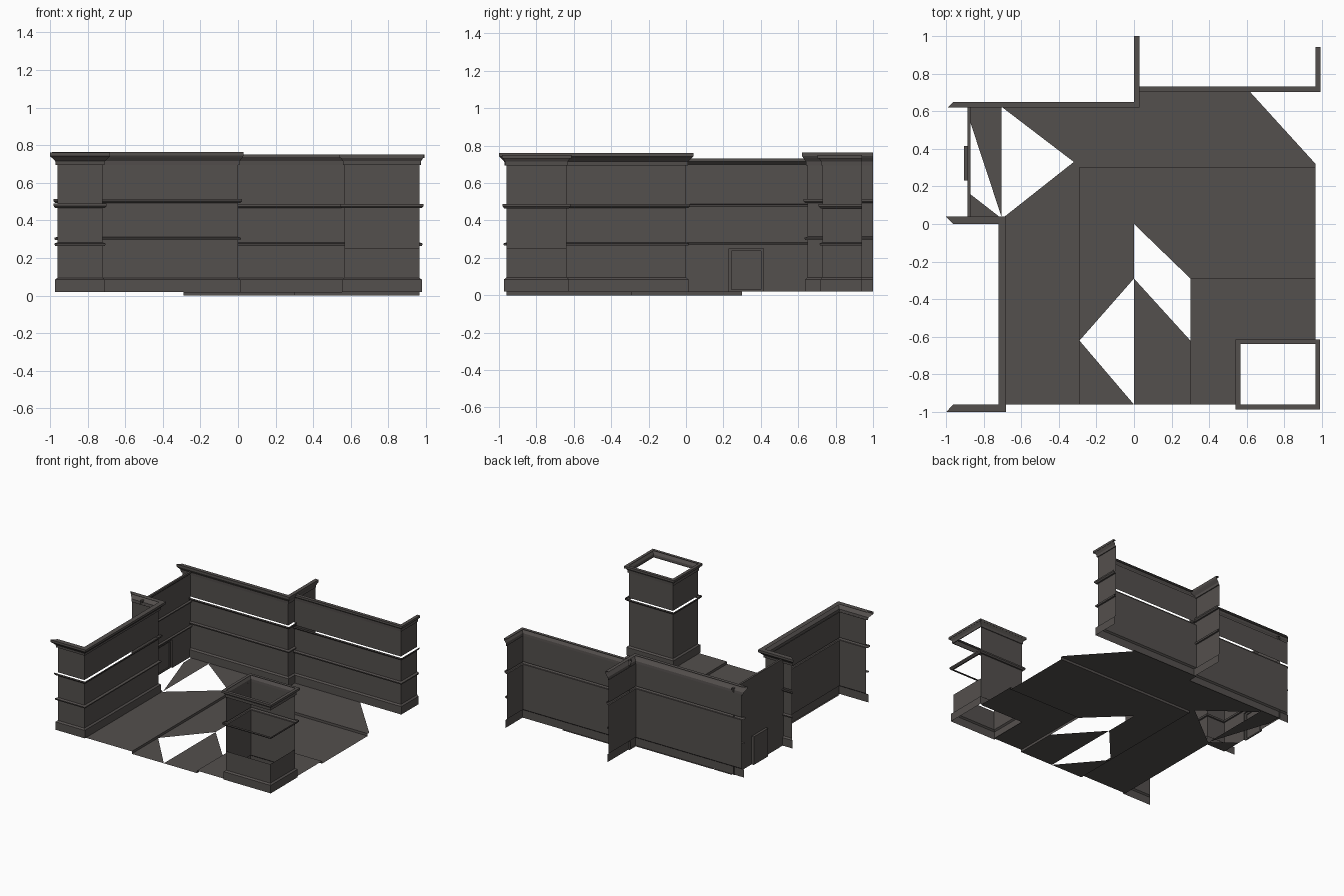
import bpy, bmesh
from mathutils import Vector

if "Cube" in bpy.data.objects:
    bpy.data.objects.remove(bpy.data.objects["Cube"])

stone = bpy.data.materials.new("dark_stone")
stone.diffuse_color = (0.088, 0.079, 0.075, 1)
stone.use_nodes = True
stone.node_tree.nodes["Principled BSDF"].inputs["Base Color"].default_value = stone.diffuse_color


def finish(name, bm):
    bmesh.ops.remove_doubles(bm, verts=bm.verts, dist=1e-5)
    me = bpy.data.meshes.new(name)
    bm.to_mesh(me)
    bm.free()
    me.materials.append(stone)
    ob = bpy.data.objects.new(name, me)
    bpy.context.collection.objects.link(ob)
    return ob


def sheet(name, polys, z):
    """Flat ground polygons at height z."""
    bm = bmesh.new()
    for p in polys:
        f = bm.faces.new([bm.verts.new((x, y, z)) for x, y in p])
        f.normal_update()
        if f.normal.z < 0:
            f.normal_flip()
    return finish(name, bm)


def sweep(name, path, profile, segs, closed=False):
    """Sweep (outward offset, z) profile along a plan path; outward is right of travel."""
    pts = [Vector(p) for p in path]
    n = len(pts)

    def normal(i):
        d = (pts[(i + 1) % n] - pts[i % n]).normalized()
        return Vector((d.y, -d.x))

    bm = bmesh.new()
    rows = []
    for i, p in enumerate(pts):
        if closed or 0 < i < n - 1:
            a, b = normal((i - 1) % n), normal(i)
            m = (a + b) / (1 + a.dot(b))          # mitre
        else:
            m = normal(0) if i == 0 else normal(n - 2)
        rows.append([bm.verts.new((p.x + m.x * o, p.y + m.y * o, z)) for o, z in profile])
    for s in segs:
        r0, r1 = rows[s], rows[(s + 1) % n]
        for k in range(len(profile) - 1):
            bm.faces.new((r0[k], r1[k], r1[k + 1], r0[k + 1]))
    loose = [v for v in bm.verts if not v.link_faces]
    bmesh.ops.delete(bm, geom=loose, context='VERTS')
    return finish(name, bm)


def facade(name, path, segs, closed, low, high, top, over, upper=None):
    """Plinth, walls, string courses and cornice of one building front."""
    upper = segs if upper is None else upper
    go = lambda part, prof, s: sweep(name + "_" + part, path, prof, s, closed)
    go("plinth", [(.013, .02), (.013, .085), (0, .095)], segs)
    go("lower_wall", [(0, .095), (0, .25)], segs)
    go("middle_wall", [(0, .25), (0, high)], upper)
    go("upper_wall", [(0, high + .022), (0, .70)], upper)
    if low:
        go("lower_course", [(0, low), (.013, low), (.017, low + .012), (0, low + .018)], segs)
    # upper course is open on top, leaving a slot behind it
    go("upper_course", [(0, high), (.012, high), (.021, high + .01), (.021, high + .022)], segs)
    go("cornice", [(0, .695), (.25 * over, .695), (.3 * over, .715), (.8 * over, .735),
                   (over, top - .018), (over, top), (0, top)], segs)


# four building fronts
facade("west_building", [(-.96, -.96), (-.72, -.96), (-.72, 0), (-.96, 0)],
       [0, 1, 2], True, .265, .467, .76, .04)
facade("north_building", [(-.96, 1.0), (-.96, .65), (0, .65), (0, 1.0)],
       [1, 2], False, .295, .492, .763, .03)
facade("northeast_building", [(0, .73), (.965, .73), (.965, .94)],
       [0, 1], False, .265, .465, .75, .027)
facade("corner_tower", [(.565, -.96), (.965, -.96), (.965, -.638), (.565, -.638)],
       [0, 1, 2, 3], True, None, .465, .75, .025, upper=[2, 3])

# recessed link wall with doorway (facing +x)
X, Y0, Y1, D0, D1, DZ, DX = -.885, 0, .65, .23, .415, .25, -.905


def quad(bm, a, b, c, d):
    bm.faces.new([bm.verts.new(v) for v in (a, b, c, d)])


def wall_rect(bm, x, y0, y1, z0, z1):
    quad(bm, (x, y0, z0), (x, y1, z0), (x, y1, z1), (x, y0, z1))


bm = bmesh.new()
wall_rect(bm, X, Y0, D0, .02, DZ)
wall_rect(bm, X, D1, Y1, .02, DZ)
wall_rect(bm, X, Y0, Y1, DZ, .73)
finish("link_wall", bm)
link = [(X, Y0), (X, Y1)]
for nm, z in (("low", .268), ("high", .472)):
    sweep("link_course_" + nm, link, [(0, z), (.012, z), (.016, z + .012), (0, z + .015)], [0])
sweep("link_coping", link, [(0, .70), (.016, .715), (.016, .73), (0, .73)], [0])

bm = bmesh.new()
wall_rect(bm, DX, D0, D1, .02, DZ)
for y in (D0, D1):
    quad(bm, (DX, y, .02), (X, y, .02), (X, y, DZ), (DX, y, DZ))
quad(bm, (DX, D0, DZ), (DX, D1, DZ), (X, D1, DZ), (X, D0, DZ))
finish("door_recess", bm)
bm = bmesh.new()
for y0, y1, z0, z1 in ((D0, D0 + .014, .02, DZ), (D1 - .014, D1, .02, DZ),
                       (D0, D1, DZ - .014, DZ), (D0, D1, .02, .03)):
    r = bmesh.ops.create_cube(bm, size=1)
    for v in r["verts"]:
        v.co = (DX + .005 + v.co.x * .008, (y0 + y1) / 2 + v.co.y * (y1 - y0),
                (z0 + z1) / 2 + v.co.z * (z1 - z0))
finish("door_frame", bm)

# raised pavements with their open patches
sheet("outer_pavement", [
    [(-.72, -.96), (-.29, -.96), (-.29, .3), (-.32, .33), (-.7, .03), (-.72, .03)],
    [(-.7, .62), (-.32, .33), (-.29, .3), (.965, .3), (.965, .32), (.61, .71),
     (.61, .73), (0, .73), (0, .65), (-.7, .65)],
    [(-.87, .54), (-.705, .04), (-.705, .65), (-.87, .65)],
    [(-.885, .17), (-.705, .03), (-.705, 0), (-.885, 0)]], .02)
sheet("tower_pavement", [[(.3, -.96), (.565, -.96), (.565, -.638), (.965, -.638),
                          (.965, -.29), (.3, -.29)]], .02)

# curbs
sweep("outer_curb", [(-.29, -.96), (-.29, .3), (.965, .3)], [(0, 0), (0, .02)], [0, 1])
sweep("tower_curb", [(.3, -.96), (.3, -.29), (.965, -.29)], [(0, 0), (0, .02)], [0, 1])

# road
sheet("road", [
    [(-.29, -.62), (0, -.29), (0, 0), (.3, -.29), (.965, -.29), (.965, .3), (-.29, .3)],
    [(-.29, -.62), (-.29, -.96), (0, -.96)],
    [(0, -.29), (0, -.96), (.3, -.96), (.3, -.62)]], 0)
